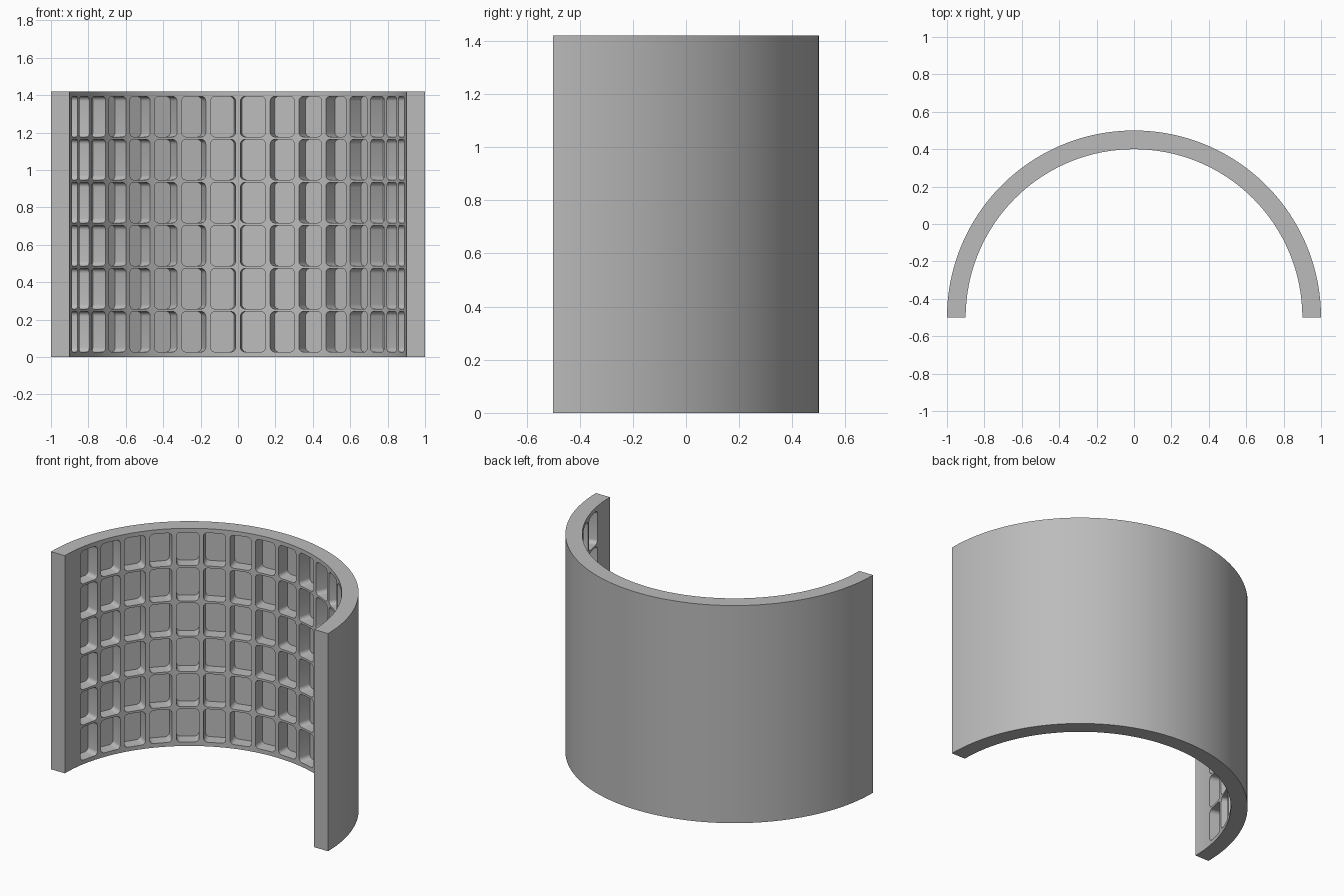
import bpy, bmesh
from math import pi, sin, cos, radians
from mathutils import Matrix, Vector

cube = bpy.data.objects.get("Cube")
if cube:
    bpy.data.objects.remove(cube, do_unlink=True)

OUTER, INNER, HEIGHT, SEGMENTS = 1.0, 0.9, 1.42, 96
CENTRE = Vector((0, -0.5, 0))
COLUMNS, ROWS = 16, 6
PITCH, ROW_PITCH = 0.178, 0.23            # angle between columns, step between rows
CELL_W, CELL_H, CORNER, FLOOR = 0.134, 0.216, 0.025, 0.98

grey = bpy.data.materials.new("grey")
grey.use_nodes = True
grey.diffuse_color = (0.5, 0.5, 0.5, 1)
grey.node_tree.nodes["Principled BSDF"].inputs["Base Color"].default_value = grey.diffuse_color


def add_prism(bm, points, offset):
    """Extrude a closed outline along an offset."""
    face = bm.faces.new([bm.verts.new(p) for p in points])
    grown = bmesh.ops.extrude_face_region(bm, geom=[face])["geom"]
    bmesh.ops.translate(bm, vec=offset, verts=[v for v in grown if isinstance(v, bmesh.types.BMVert)])


def make_object(name, bm):
    bmesh.ops.recalc_face_normals(bm, faces=bm.faces)
    mesh = bpy.data.meshes.new(name)
    bm.to_mesh(mesh)
    bm.free()
    mesh.materials.append(grey)
    obj = bpy.data.objects.new(name, mesh)
    bpy.context.collection.objects.link(obj)
    return obj


def arc(radius):
    return [CENTRE + Vector((radius * cos(pi * i / SEGMENTS), radius * sin(pi * i / SEGMENTS), 0))
            for i in range(SEGMENTS + 1)]


def rounded_rectangle(width, height, radius, steps=5):
    points = []
    for quarter, (sx, sz) in enumerate(((1, 1), (-1, 1), (-1, -1), (1, -1))):
        for i in range(steps + 1):
            a = radians(90) * (quarter + i / steps)
            points.append(Vector((sx * (width / 2 - radius) + radius * cos(a), 0,
                                  sz * (height / 2 - radius) + radius * sin(a))))
    return points


# Half-round wall
bm = bmesh.new()
add_prism(bm, arc(OUTER) + arc(INNER)[::-1], Vector((0, 0, HEIGHT)))
wall = make_object("curved_wall", bm)

# Rounded pockets, aimed outward from the axis of the wall
bm = bmesh.new()
outline = rounded_rectangle(CELL_W, CELL_H, CORNER)
for column in range(COLUMNS):
    turn = Matrix.Rotation((column - (COLUMNS - 1) / 2) * PITCH, 3, 'Z')
    for row in range(ROWS):
        z = HEIGHT / 2 + (row - (ROWS - 1) / 2) * ROW_PITCH
        start = Vector((0, INNER - 0.05, z))
        add_prism(bm, [CENTRE + turn @ (p + start) for p in outline],
                  turn @ Vector((0, FLOOR - INNER + 0.05, 0)))
cutter = make_object("pocket_cutter", bm)
cutter.hide_render = True

# Cut the pockets and smooth the curves
bpy.ops.object.select_all(action='DESELECT')
wall.select_set(True)
bpy.context.view_layer.objects.active = wall
cut = wall.modifiers.new("pockets", 'BOOLEAN')
cut.operation, cut.solver, cut.object = 'DIFFERENCE', 'EXACT', cutter
bpy.ops.object.modifier_apply(modifier=cut.name)
bpy.data.objects.remove(cutter, do_unlink=True)
bpy.ops.object.shade_smooth_by_angle(angle=radians(30))
